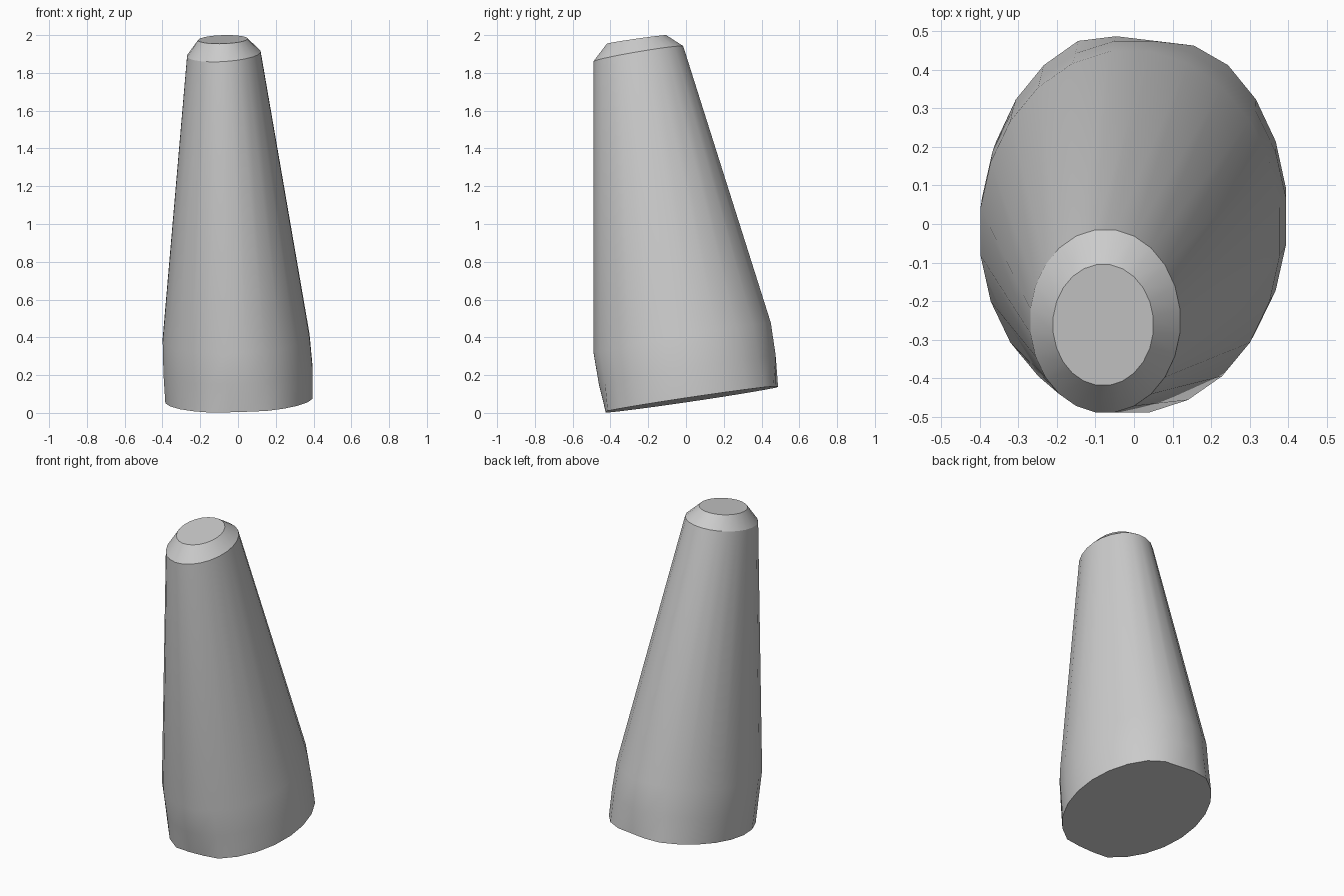
import bpy, bmesh
from math import cos, sin, tau

cube = bpy.data.objects.get("Cube")
if cube:
    bpy.data.objects.remove(cube, do_unlink=True)

SIDES = 24

grey = bpy.data.materials.new("plain_grey")
grey.use_nodes = True
grey.diffuse_color = (0.6, 0.6, 0.6, 1)
grey.node_tree.nodes["Principled BSDF"].inputs["Base Color"].default_value = (0.6, 0.6, 0.6, 1)


def ring(bm, cx, cy, rx, ry, height, slope_x, slope_y, trimmed=False):
    """Ellipse lying in a tilted plane; a trimmed one has flat front and back edges."""
    verts = []
    for i in range(SIDES):
        a = tau * (i + 0.5) / SIDES
        x, y = cx + rx * cos(a), cy + ry * sin(a)
        if trimmed:
            y = max(-0.425, min(y, 0.482 - 0.12 * x))
        verts.append(bm.verts.new((x, y, height + slope_x * x + slope_y * y)))
    return verts


# Leaning tapered body, from the tilted foot up to the bevelled tip
bm = bmesh.new()
rings = [
    ring(bm, 0.005, 0.03, 0.393, 0.482, 0.0675, 0.03, 0.148, trimmed=True),
    ring(bm, 0.0, 0.007, 0.398, 0.472, 0.225, 0.03, 0.16),
    ring(bm, -0.01, -0.02, 0.392, 0.473, 0.40, 0.03, 0.17),
    ring(bm, -0.075, -0.252, 0.196, 0.239, 1.948, 0.06, 0.17),
    ring(bm, -0.08, -0.262, 0.131, 0.158, 2.017, 0.03, 0.143),
]
for low, high in zip(rings, rings[1:]):
    for i in range(SIDES):
        j = (i + 1) % SIDES
        bm.faces.new((low[i], low[j], high[j], high[i])).smooth = True
bm.faces.new(rings[0][::-1])
bm.faces.new(rings[-1])

# Crisp edges around the foot, the bevel and the flat tip
for r in (rings[0], rings[3], rings[4]):
    for i in range(SIDES):
        bm.edges.get((r[i], r[(i + 1) % SIDES])).smooth = False

mesh = bpy.data.meshes.new("tapered_post")
bm.to_mesh(mesh)
bm.free()
mesh.materials.append(grey)
bpy.context.collection.objects.link(bpy.data.objects.new("tapered_post", mesh))
